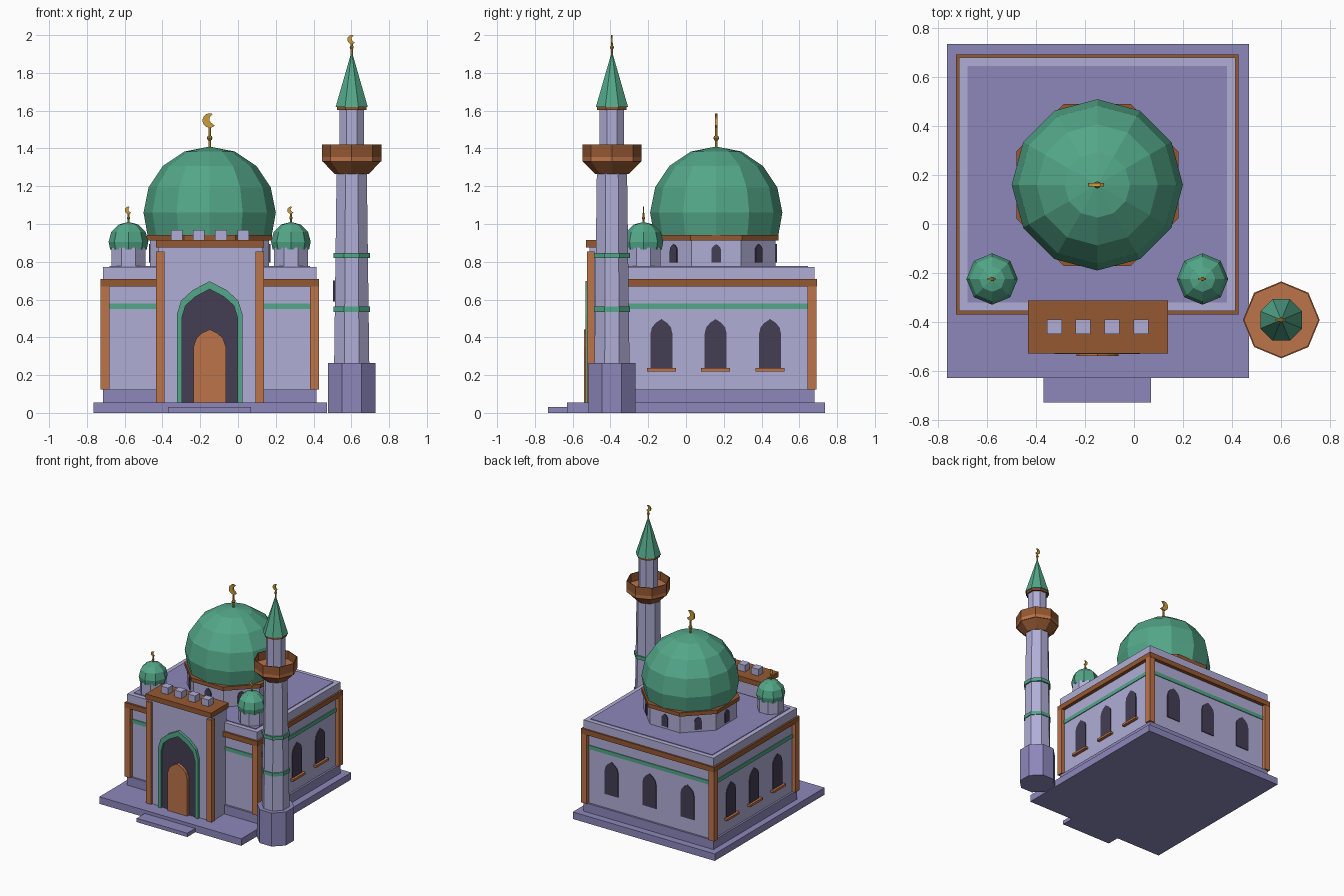
import bpy, bmesh, math
from mathutils import Vector

if "Cube" in bpy.data.objects:
    bpy.data.objects.remove(bpy.data.objects["Cube"])


def make_mat(name, r, g, b):
    m = bpy.data.materials.new(name)
    lin = [(c / 255 / 12.92) if c < 10 else ((c / 255 + 0.055) / 1.055) ** 2.4 for c in (r, g, b)]
    m.diffuse_color = (*lin, 1)
    m.use_nodes = True
    m.node_tree.nodes["Principled BSDF"].inputs["Base Color"].default_value = m.diffuse_color
    return m


WALL = make_mat("pale lavender", 176, 174, 214)
STONE = make_mat("purple stone", 141, 135, 187)
GREEN = make_mat("dome green", 83, 167, 137)
WOOD = make_mat("light brown", 188, 115, 72)
TRIM = make_mat("dark brown", 149, 88, 50)
DARK = make_mat("dark opening", 68, 61, 84)
GOLD = make_mat("gold", 204, 158, 62)


def finish(name, bm, mat):
    bmesh.ops.recalc_face_normals(bm, faces=bm.faces)
    me = bpy.data.meshes.new(name)
    bm.to_mesh(me)
    bm.free()
    me.materials.append(mat)
    ob = bpy.data.objects.new(name, me)
    bpy.context.collection.objects.link(ob)
    return ob


def box(name, x0, x1, y0, y1, z0, z1, mat):
    bm = bmesh.new()
    bmesh.ops.create_cube(bm, size=1)
    for v in bm.verts:
        v.co = Vector((x0 if v.co.x < 0 else x1, y0 if v.co.y < 0 else y1, z0 if v.co.z < 0 else z1))
    return finish(name, bm, mat)


def lathe(name, cx, cy, sides, profile, mat, flat=False, closed=False):
    """Rings of (radius, z); flat=True turns flat sides to the axes and reads radius as apothem."""
    bm = bmesh.new()
    k = 1 / math.cos(math.pi / sides) if flat else 1
    off = math.pi / sides if flat else 0
    rings = []
    for r, z in profile:
        if r < 1e-6:
            rings.append([bm.verts.new((cx, cy, z))] * sides)
        else:
            rings.append([bm.verts.new((cx + r * k * math.cos(off + 2 * math.pi * i / sides),
                                        cy + r * k * math.sin(off + 2 * math.pi * i / sides), z))
                          for i in range(sides)])
    pairs = list(zip(rings, rings[1:])) + ([(rings[-1], rings[0])] if closed else [])
    for a, b in pairs:
        for i in range(sides):
            j = (i + 1) % sides
            bm.faces.new(list(dict.fromkeys((a[i], a[j], b[j], b[i]))))
    if not closed:
        for ring in (rings[0], rings[-1]):
            if ring[0] is not ring[1]:
                bm.faces.new(ring)
    return finish(name, bm, mat)


def plate(name, outline, cx, cy, angle, d0, d1, mat):
    """Outline (sideways, z) extruded outward along angle from distance d0 to d1."""
    bm = bmesh.new()
    c, s = math.cos(angle), math.sin(angle)
    a, b = [[bm.verts.new((cx - s * u + c * d, cy + c * u + s * d, z)) for u, z in outline] for d in (d0, d1)]
    bm.faces.new(a)
    bm.faces.new(b)
    for i in range(len(a)):
        j = (i + 1) % len(a)
        bm.faces.new((a[i], a[j], b[j], b[i]))
    return finish(name, bm, mat)


def arch(half, z0, spring, apex):
    h = apex - spring
    right = [(half, z0), (half, spring), (half * 0.87, spring + 0.42 * h), (half * 0.52, spring + 0.73 * h)]
    return right + [(0, apex)] + [(-u, z) for u, z in reversed(right)]


def ball_profile(r, zc, lats):
    return [(r * math.cos(math.radians(a)) if a < 90 else 0, zc + r * math.sin(math.radians(a))) for a in lats]


def finial(name, cx, cy, z0, zc, r, rod, ball_z, ball_r):
    lathe(name + "_rod", cx, cy, 6, [(rod, z0 - 0.01), (rod, zc - r * 0.8)], GOLD)
    lathe(name + "_ball", cx, cy, 8, [(0, ball_z - ball_r)] +
          ball_profile(ball_r, ball_z, (-45, 0, 45, 90)), GOLD)
    # crescent opening towards upper right
    out, n = [], 14
    for i in range(n + 1):
        a = math.radians(65 + 250 * i / n)
        out.append((r * math.cos(a), zc + r * math.sin(a)))
    tip0, tip1 = Vector(out[0]), Vector(out[-1])
    for i in range(1, 8):
        t = i / 8
        p = tip1.lerp(tip0, t)
        out.append((p.x - r * 0.62 * math.sin(math.pi * t), p.y))
    plate(name + "_crescent", out, cx, cy, -math.pi / 2, -r * 0.18, r * 0.18, GOLD)


CX, CY = -0.15, 0.16
FRONT, RIGHT, BACK, LEFT = -math.pi / 2, 0, math.pi / 2, math.pi

# Ground platform, step and plinth
box("platform", -0.765, 0.47, -0.63, 0.735, 0, 0.055, STONE)
box("entrance_step", -0.37, 0.07, -0.73, -0.62, 0, 0.03, STONE)
box("plinth", -0.715, 0.415, -0.355, 0.68, 0.05, 0.125, STONE)

# Hall walls, bands and roof
X0, X1, Y0, Y1 = -0.70, 0.40, -0.34, 0.665
box("hall_walls", X0, X1, Y0, Y1, 0.12, 0.72, WALL)
box("green_band", X0 - .006, X1 + .006, Y0 - .006, Y1 + .006, 0.55, 0.58, GREEN)
box("cornice", -0.728, 0.428, -0.37, 0.693, 0.668, 0.708, TRIM)
box("roof_parapet", -0.715, 0.415, -0.355, 0.68, 0.70, 0.773, WALL)
box("roof_deck", -0.68, 0.38, -0.32, 0.645, 0.76, 0.778, STONE)
for x in (-0.728, 0.38):
    for y in (-0.368, 0.643):
        box("corner_pillar", x, x + 0.048, y, y + 0.048, 0.125, 0.67, WOOD)

# Hall windows: sills on the two sides only
window = arch(0.058, 0.235, 0.42, 0.497)
for y in (-0.13, 0.157, 0.445):
    for ang, x, s in ((RIGHT, X1, 1), (LEFT, X0, -1)):
        plate("side_window", window, x, y, ang, -0.01, 0.006, DARK)
        a, b = sorted((x - s * 0.01, x + s * 0.025))
        box("window_sill", a, b, y - 0.077, y + 0.077, 0.22, 0.237, WOOD)
for x in (-0.48, CX, 0.18):
    plate("back_window", window, x, Y1, BACK, -0.01, 0.006, DARK)

# Entrance portal
box("portal_body", -0.42, 0.13, -0.51, -0.33, 0.055, 0.88, WALL)
box("portal_cap", -0.433, 0.138, -0.53, -0.313, 0.875, 0.915, TRIM)
for x in (-0.433, 0.093):
    box("portal_pillar", x, x + 0.045, -0.525, -0.485, 0.055, 0.855, WOOD)
for x in (-0.325, -0.208, -0.09, 0.028):
    box("merlon", x - 0.031, x + 0.031, -0.45, -0.39, 0.91, 0.967, WALL)
outer, inner = arch(0.174, 0.055, 0.52, 0.697), arch(0.147, 0.055, 0.505, 0.655)
plate("portal_arch_frame", outer + inner[::-1], CX, -0.51, FRONT, -0.01, 0.022, GREEN)
plate("portal_opening", inner, CX, -0.51, FRONT, -0.01, 0.007, DARK)
leaf = [(0, 0.055), (0.086, 0.055), (0.086, 0.35), (0.07, 0.395), (0.042, 0.422), (0, 0.442)]
for s in (-1, 1):
    plate("door_leaf", [(s * u, z) for u, z in leaf], CX, -0.51, FRONT, 0, 0.03, WOOD)

# Main dome on its octagonal drum
lathe("main_drum", CX, CY, 8, [(0.315, 0.77), (0.315, 0.92)], WALL, flat=True)
lathe("drum_ring", CX, CY, 8, [(0.331, 0.913), (0.331, 0.943)], TRIM, flat=True)
for i in range(8):
    plate("drum_window", arch(0.026, 0.795, 0.86, 0.893), CX, CY, i * math.pi / 4, 0.305, 0.322, DARK)
lathe("main_dome", CX, CY, 12, ball_profile(0.35, 1.06, (-20, 0, 22.5, 45, 67.5, 90)), GREEN)
finial("main_finial", CX, CY, 1.41, 1.548, 0.038, 0.007, 1.455, 0.015)

# Two small corner domes
for x in (-0.58, 0.28):
    lathe("small_drum", x, -0.225, 8, [(0.09, 0.77), (0.09, 0.875)], WALL, flat=True)
    lathe("small_dome", x, -0.225, 8, ball_profile(0.105, 0.906, (-23, 0, 30, 60, 90)), GREEN)
    finial("small_finial", x, -0.225, 1.01, 1.073, 0.019, 0.005, 1.032, 0.009)

# Minaret
MX, MY = 0.602, -0.392
lathe("minaret_base", MX, MY, 8, [(0.125, 0), (0.125, 0.263)], STONE, flat=True)
lathe("minaret_shaft", MX, MY, 8, [(0.093, 0.26), (0.08, 1.28)], WALL, flat=True)
for z in (0.535, 0.82):
    lathe("minaret_green_ring", MX, MY, 8, [(0.096, z), (0.096, z + 0.027)], GREEN, flat=True)
plate("minaret_window", arch(0.024, 0.59, 0.66, 0.70), MX, MY, LEFT, 0.08, 0.098, DARK)
lathe("balcony_corbel", MX, MY, 8, [(0.09, 1.265), (0.155, 1.332)], TRIM)
lathe("balcony_floor", MX, MY, 8, [(0.157, 1.33), (0.157, 1.356)], WOOD)
lathe("balcony_railing", MX, MY, 8, [(0.157, 1.354), (0.157, 1.42), (0.151, 1.42), (0.151, 1.354)],
      TRIM, closed=True)
lathe("minaret_upper_shaft", MX, MY, 8, [(0.065, 1.35), (0.065, 1.61)], WALL, flat=True)
lathe("spire_ring", MX, MY, 8, [(0.078, 1.603), (0.078, 1.622)], TRIM, flat=True)
lathe("spire", MX, MY, 8, [(0.085, 1.62), (0, 1.915)], GREEN, flat=True)
finial("spire_finial", MX, MY, 1.90, 1.977, 0.023, 0.006, 1.935, 0.011)
